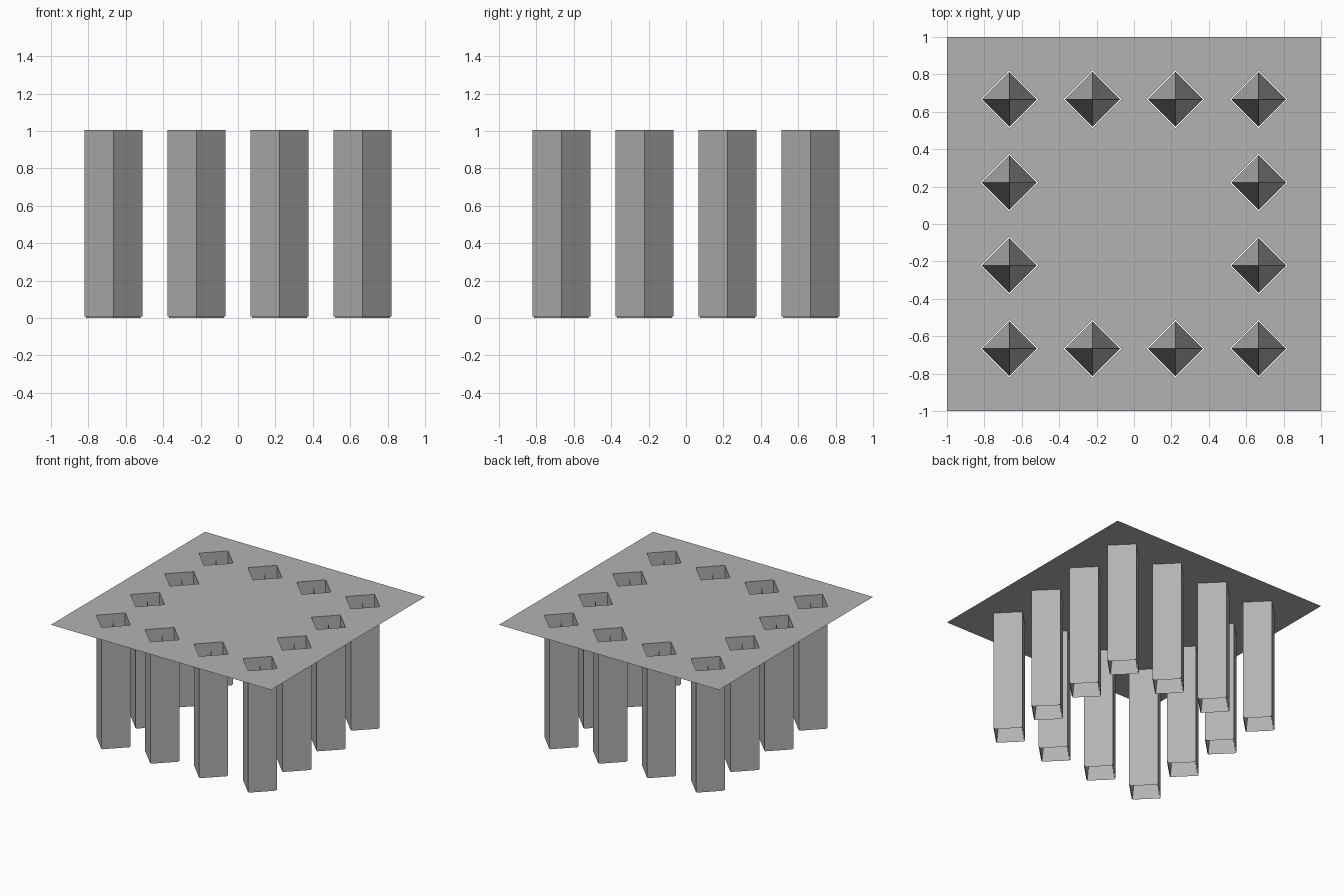
import bpy, bmesh
from mathutils import Vector

if "Cube" in bpy.data.objects:
    bpy.data.objects.remove(bpy.data.objects["Cube"])

TOP = 1.005          # height of the plate
SHAFT_BOTTOM = 0.007
SHAFT_R = 0.155      # half diagonal of the diamond shafts
SPIKE_R = 0.147      # half diagonal of the spikes inside them

grey = bpy.data.materials.new("mid grey")
grey.diffuse_color = (0.45, 0.45, 0.45, 1)
grey.use_nodes = True
grey.node_tree.nodes["Principled BSDF"].inputs["Base Color"].default_value = grey.diffuse_color

# Ring of twelve positions: the border of a 4 x 4 grid
steps = [-2 / 3, -2 / 9, 2 / 9, 2 / 3]
centres = [(x, y) for x in steps for y in steps
           if max(abs(x), abs(y)) > 0.5]


def diamond(bm, x, y, z, r):
    return [bm.verts.new((x + dx * r, y + dy * r, z))
            for dx, dy in ((1, 0), (0, 1), (-1, 0), (0, -1))]


def loop_edges(bm, verts):
    return [bm.edges.new((verts[i], verts[(i + 1) % 4])) for i in range(4)]


def finish(bm, name):
    mesh = bpy.data.meshes.new(name)
    bm.to_mesh(mesh)
    bm.free()
    mesh.materials.append(grey)
    obj = bpy.data.objects.new(name, mesh)
    bpy.context.collection.objects.link(obj)


# Thin square plate with diamond holes
bm = bmesh.new()
edges = loop_edges(bm, [bm.verts.new((x, y, TOP)) for x, y in
                        ((-1, -1), (1, -1), (1, 1), (-1, 1))])
for x, y in centres:
    edges += loop_edges(bm, diamond(bm, x, y, TOP, SHAFT_R))
bmesh.ops.triangle_fill(bm, edges=edges, use_beauty=True, normal=Vector((0, 0, 1)))
inside = [f for f in bm.faces
          if any(abs(f.calc_center_median().x - x) + abs(f.calc_center_median().y - y)
                 < SHAFT_R - 0.001 for x, y in centres)]
bmesh.ops.delete(bm, geom=inside, context='FACES_ONLY')
for f in bm.faces:
    f.normal_update()
    if f.normal.z < 0:
        f.normal_flip()
finish(bm, "plate")

for n, (x, y) in enumerate(centres, 1):
    # Open diamond shaft hanging below its hole
    bm = bmesh.new()
    low = diamond(bm, x, y, SHAFT_BOTTOM, SHAFT_R)
    high = diamond(bm, x, y, TOP, SHAFT_R)
    for i in range(4):
        j = (i + 1) % 4
        bm.faces.new((low[i], low[j], high[j], high[i]))
    finish(bm, f"shaft_{n}")

    # Tall hollow spike standing inside the shaft
    bm = bmesh.new()
    base = diamond(bm, x, y, 0, SPIKE_R)
    tip = bm.verts.new((x, y, TOP - 0.005))
    for i in range(4):
        bm.faces.new((base[i], base[(i + 1) % 4], tip))
    finish(bm, f"spike_{n}")
